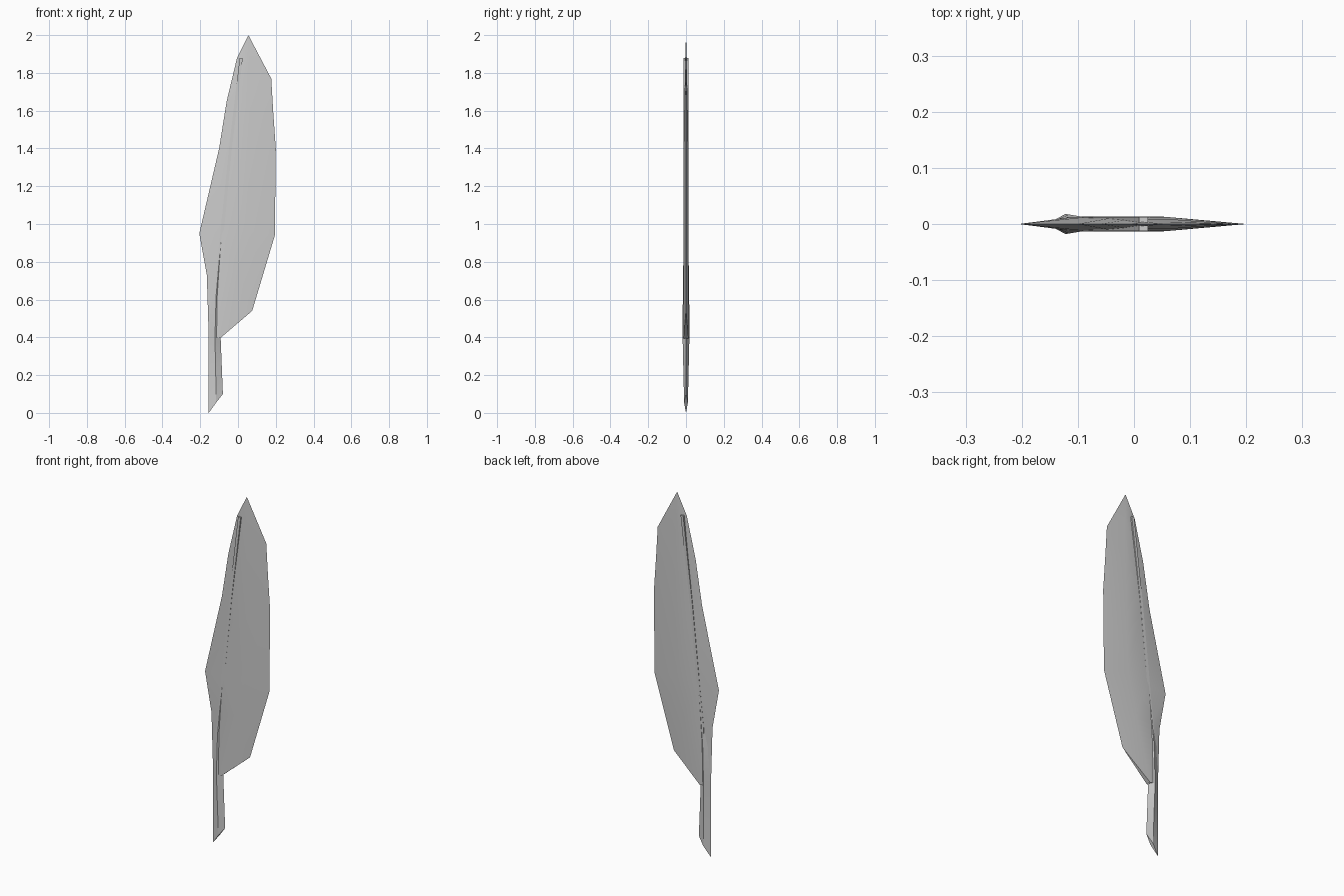
import bpy, bmesh, math

if "Cube" in bpy.data.objects:
    bpy.data.objects.remove(bpy.data.objects["Cube"])


def loft(name, rings, tip=None):
    """Skin closed rings of (x, y, z); cap the ends, or close the top to a point."""
    bm = bmesh.new()
    vs = [[bm.verts.new(p) for p in ring] for ring in rings]
    n = len(rings[0])
    for a, b in zip(vs, vs[1:]):
        for i in range(n):
            j = (i + 1) % n
            bm.faces.new((a[i], a[j], b[j], b[i]))
    bm.faces.new(vs[0])
    if tip:
        t = bm.verts.new(tip)
        for i in range(n):
            bm.faces.new((vs[-1][i], vs[-1][(i + 1) % n], t))
    else:
        bm.faces.new(vs[-1])
    bmesh.ops.triangulate(bm, faces=[f for f in bm.faces if len(f.verts) > 3])
    bmesh.ops.recalc_face_normals(bm, faces=bm.faces[:])
    me = bpy.data.meshes.new(name)
    bm.to_mesh(me)
    bm.free()
    ob = bpy.data.objects.new(name, me)
    bpy.context.collection.objects.link(ob)
    bpy.ops.object.select_all(action='DESELECT')
    ob.select_set(True)
    bpy.context.view_layer.objects.active = ob
    bpy.ops.object.shade_smooth_by_angle(angle=math.radians(25))
    return ob


def lens(left, inner, right):
    """Ring with sharp left/right edges (x, z) and mirrored inner points (x, y, z)."""
    front = [(x, -y, z) for x, y, z in inner]
    back = [(x, y, z) for x, y, z in reversed(inner)]
    return [(left[0], 0, left[1])] + front + [(right[0], 0, right[1])] + back


# Vane: left edge, spine point, bulge point, right edge
vane_rows = [
    ((-.155, .40), (-.12, .013, .40), (-.095, .013, .395), (.075, .54)),
    ((-.165, .73), (-.105, .013, .74), (.00, .0135, .76), (.135, .74)),
    ((-.205, .95), (-.085, .0125, .95), (.045, .0135, .97), (.195, .94)),
    ((-.10, 1.40), (-.04, .011, 1.40), (.06, .0125, 1.40), (.20, 1.40)),
    ((-.06, 1.65), (-.01, .008, 1.65), (.06, .009, 1.62), (.186, 1.60)),
    ((-.005, 1.88), (.017, .004, 1.88), (.06, .004, 1.86), (.176, 1.77)),
]
loft("vane", [lens(l, (s, m), r) for l, s, m, r in vane_rows], (.055, 0, 2.0))

# Shaft: slim bar running up the vane
shaft_rows = [(.41, -.118, .014), (.74, -.105, .012), (.95, -.085, .009),
              (1.40, -.04, .008), (1.65, -.01, .008), (1.88, .017, .008)]
loft("shaft", [[(x - w, -.0125, z), (x + w, -.0125, z), (x + w, .0125, z), (x - w, .0125, z)]
               for z, x, w in shaft_rows])

# Quill: diamond section with a slanted cut at the foot
quill_rows = [
    ((-.155, 0), (-.115, .010, .055), (-.08, .10)),
    ((-.155, .40), (-.122, .018, .40), (-.092, .40)),
    ((-.155, .62), (-.116, .017, .62), (-.09, .62)),
    ((-.11, .95), (-.087, .012, .95), (-.07, .95)),
]
loft("quill", [lens(l, (c,), r) for l, c, r in quill_rows])
